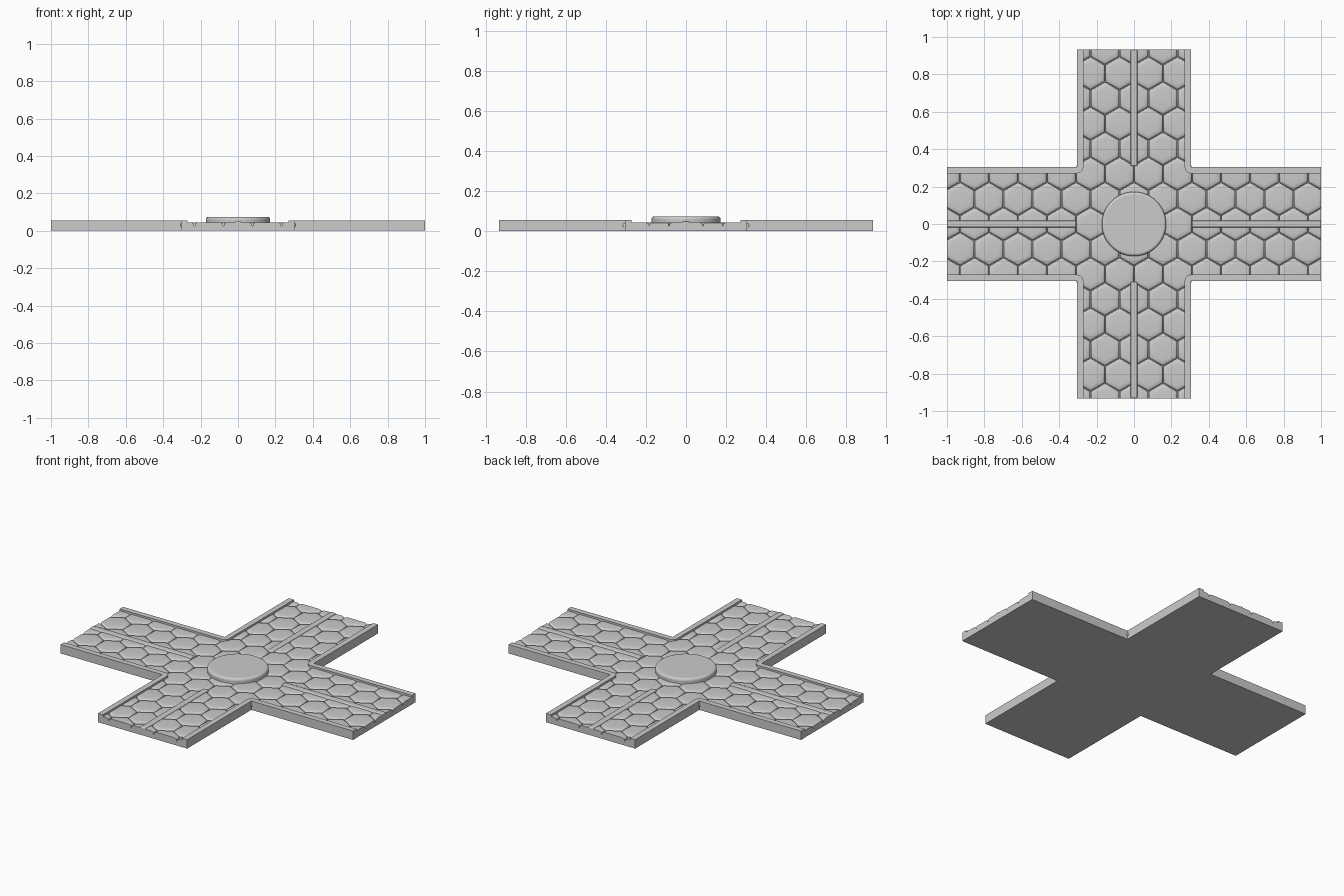
import bpy, bmesh, math
from mathutils import Vector

if "Cube" in bpy.data.objects:
    bpy.data.objects.remove(bpy.data.objects["Cube"])

LX, LY, W, RIM = 1.0, 0.932, 0.305, 0.034   # arm lengths, half width, curb width


def finish(bm, name, smooth=None, bevel=0, segs=3):
    bmesh.ops.recalc_face_normals(bm, faces=bm.faces)
    me = bpy.data.meshes.new(name)
    bm.to_mesh(me)
    bm.free()
    ob = bpy.data.objects.new(name, me)
    bpy.context.collection.objects.link(ob)
    if bevel:
        m = ob.modifiers.new("bevel", 'BEVEL')
        m.width, m.segments, m.limit_method = bevel, segs, 'ANGLE'
    if smooth:
        bpy.context.view_layer.objects.active = ob
        ob.select_set(True)
        bpy.ops.object.shade_smooth_by_angle(angle=math.radians(smooth))
        ob.select_set(False)
    return ob


def prism(bm, pts, z0, z1):
    f = bm.faces.new([bm.verts.new((x, y, z0)) for x, y in pts])
    up = bmesh.ops.extrude_face_region(bm, geom=[f])['geom']
    bmesh.ops.translate(bm, vec=(0, 0, z1 - z0),
                        verts=[g for g in up if isinstance(g, bmesh.types.BMVert)])


# Cross-shaped base slab
bm = bmesh.new()
prism(bm, [(-LX, -W), (-W, -W), (-W, -LY), (W, -LY), (W, -W), (LX, -W),
           (LX, W), (W, W), (W, LY), (-W, LY), (-W, W), (-LX, W)], 0, 0.026)
finish(bm, "base_slab")

# L-shaped curbs, rounded on the inner corner
for sx in (-1, 1):
    for sy in (-1, 1):
        arc = [(W + RIM * math.cos(a), W + RIM * math.sin(a))
               for a in (math.radians(270 - 15 * i) for i in range(7))]
        pts = [(LX, W), (LX, W - RIM)] + arc + [(W - RIM, LY), (W, LY), (W, W)]
        bm = bmesh.new()
        prism(bm, [(sx * x, sy * y) for x, y in pts], 0, 0.055)
        finish(bm, "curb", 30)


# Pillow-shaped hexagonal paving stones, trimmed to the arms
PITCH = 0.155
R = PITCH / math.sqrt(3)
PROFILE = [(0.975, 0.02), (0.975, 0.035), (0.93, 0.0395), (0.85, 0.0425), (0.65, 0.044)]


def clip(bm, co, no):
    geom = bm.verts[:] + bm.edges[:] + bm.faces[:]
    bmesh.ops.bisect_plane(bm, geom=geom, plane_co=co, plane_no=no, clear_outer=True)
    edges = [e for e in bm.edges if e.is_boundary]
    if edges:
        bmesh.ops.holes_fill(bm, edges=edges, sides=0)


def stone(cx, cy):
    bm = bmesh.new()
    rings = [[bm.verts.new((cx + R * s * math.sin(k * math.pi / 3),
                            cy + R * s * math.cos(k * math.pi / 3), z))
              for k in range(6)] for s, z in PROFILE]
    for a, b in zip(rings, rings[1:]):
        for k in range(6):
            bm.faces.new((a[k], a[k - 1], b[k - 1], b[k]))
    bm.faces.new(rings[0])
    bm.faces.new(rings[-1])
    edge = W - RIM / 2
    if abs(cy) < 0.3:
        lx, ly = LX, (edge if abs(cx) > 0.3 else 9)
    else:
        lx, ly = edge, LY
    for s in (-1, 1):
        if abs(cx) + R > lx:
            clip(bm, (s * lx, 0, 0), (s, 0, 0))
        if abs(cy) + R > ly:
            clip(bm, (0, s * ly, 0), (0, s, 0))
    return bm


stones = bmesh.new()
tmp = bpy.data.meshes.new("stone_tmp")
for j in range(-7, 8):
    for i in range(-8, 9):
        cx, cy = PITCH * (i + (0.5 if j % 2 == 0 else 0)), 1.5 * R * j
        if abs(cx) > LX + 0.07 or abs(cx) > W + 0.05 and abs(cy) > 0.3:
            continue
        b = stone(cx, cy)
        bmesh.ops.recalc_face_normals(b, faces=b.faces)
        b.to_mesh(tmp)
        b.free()
        stones.from_mesh(tmp)
bpy.data.meshes.remove(tmp)
finish(stones, "hex_paving", 50)

# Raised divider strip down the middle of each arm
for d, length in (((1, 0), LX), ((-1, 0), LX), ((0, 1), LY), ((0, -1), LY)):
    d = Vector(d)
    n = Vector((-d.y, d.x)) * 0.018
    a, b = d * 0.31, d * length
    bm = bmesh.new()
    prism(bm, [a - n, b - n, b + n, a + n], 0.02, 0.05)
    finish(bm, "lane_divider", 30, 0.006)

# Central round plate with a soft edge
bm = bmesh.new()
bmesh.ops.create_cone(bm, cap_ends=True, segments=64, radius1=0.172, radius2=0.172, depth=0.05)
bmesh.ops.translate(bm, vec=(0, 0, 0.049), verts=bm.verts)
finish(bm, "centre_plate", 40, 0.014, 4)
